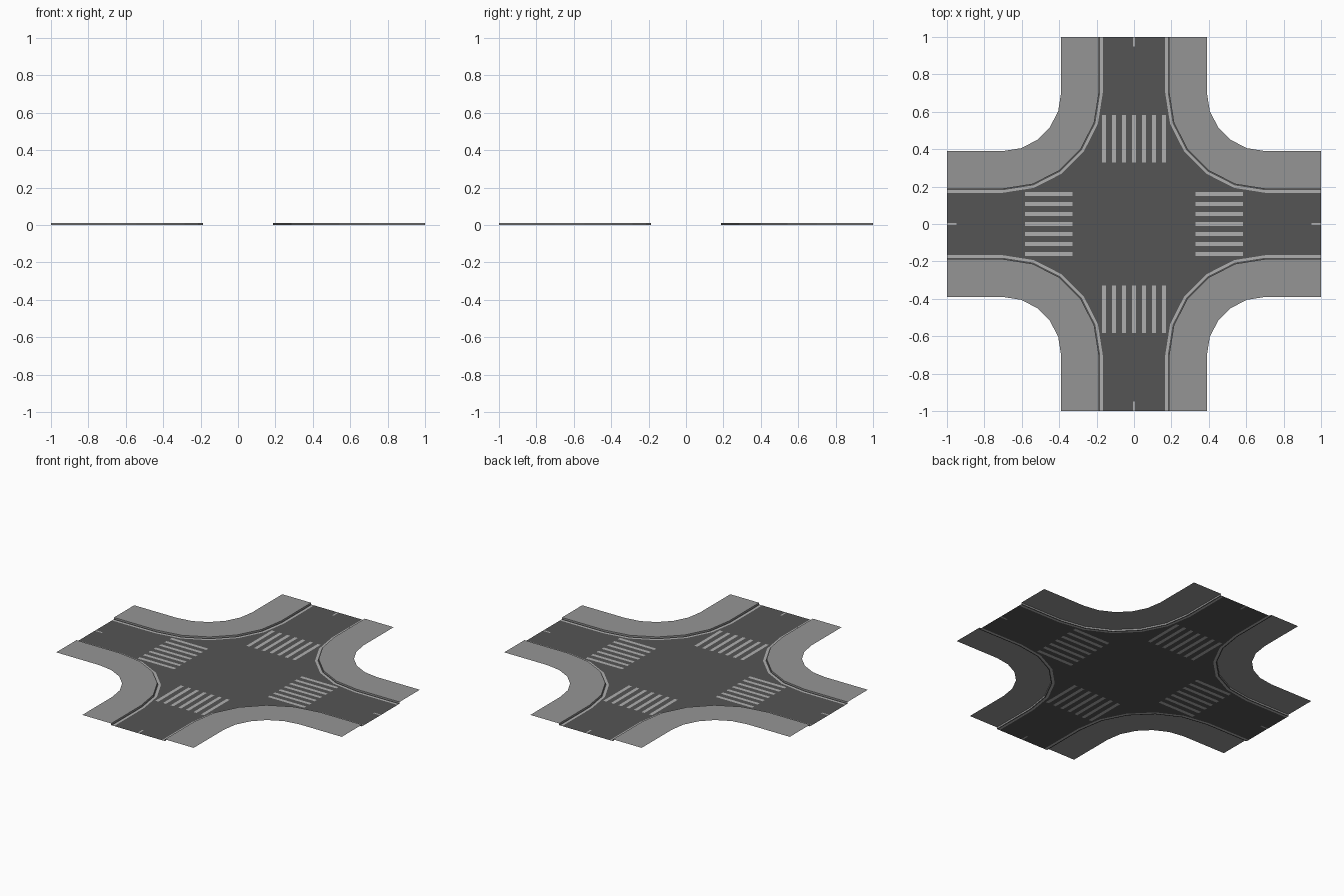
import bpy, bmesh
from math import cos, sin, radians
from mathutils import Matrix, Vector

if "Cube" in bpy.data.objects:
    bpy.data.objects.remove(bpy.data.objects["Cube"])

SEG = 5            # segments per rounded corner
C = 0.7            # corner arc centre (C, C)
R_ROAD, R_LINE, R_KERB, R_OUT = 0.533, 0.519, 0.512, 0.31
H = 0.011          # kerb height


def material(name, v):
    m = bpy.data.materials.new(name)
    m.diffuse_color = (v, v, v, 1)
    m.use_nodes = True
    m.node_tree.nodes["Principled BSDF"].inputs["Base Color"].default_value = m.diffuse_color
    return m


ASPHALT = material("asphalt", 0.09)
PAINT = material("paint", 0.43)
PAVING = material("paving", 0.30)


def path(r):
    """Corner curve from the top arm end round to the right arm end."""
    arc = [(C - r * cos(radians(90 * i / SEG)), C - r * sin(radians(90 * i / SEG)))
           for i in range(SEG + 1)]
    return [(C - r, 1.0)] + arc + [(1.0, C - r)]


def four_way(bm):
    """Repeat the mesh around the z axis."""
    base = bm.verts[:] + bm.edges[:] + bm.faces[:]
    for k in (1, 2, 3):
        new = bmesh.ops.duplicate(bm, geom=base)["geom"]
        bmesh.ops.rotate(bm, verts=[g for g in new if isinstance(g, bmesh.types.BMVert)],
                         cent=(0, 0, 0), matrix=Matrix.Rotation(radians(90 * k), 3, 'Z'))


def finish(name, bm, mats):
    bmesh.ops.remove_doubles(bm, verts=bm.verts[:], dist=1e-5)
    me = bpy.data.meshes.new(name)
    bm.to_mesh(me)
    bm.free()
    for m in mats:
        me.materials.append(m)
    ob = bpy.data.objects.new(name, me)
    bpy.context.collection.objects.link(ob)


def strip(name, r0, z0, r1, z1, mat):
    """Band following all four corners, between two radii and heights."""
    bm = bmesh.new()
    a = [bm.verts.new((x, y, z0)) for x, y in reversed(path(r0))]
    b = [bm.verts.new((x, y, z1)) for x, y in reversed(path(r1))]
    for i in range(len(a) - 1):
        bm.faces.new((a[i], b[i], b[i + 1], a[i + 1]))
    four_way(bm)
    finish(name, bm, [mat])


def cut(bm, axis, value, lo, hi):
    """Slice the faces whose centre lies between lo and hi in y."""
    faces = [f for f in bm.faces if lo < f.calc_center_median().y < hi]
    geom = faces + list({e for f in faces for e in f.edges}) + list({v for f in faces for v in f.verts})
    no, co = Vector((0, 0, 0)), Vector((0, 0, 0))
    no[axis], co[axis] = 1, value
    bmesh.ops.bisect_plane(bm, geom=geom, dist=1e-6, plane_co=co, plane_no=no)


# Road: one arm in rows, stripes cut into it, then repeated four ways
p = path(R_ROAD)
mid = (p[3][0] + p[4][0]) / 2
half = [(mid, mid)] + p[3::-1]
bm = bmesh.new()
left = [bm.verts.new((-x, y, 0)) for x, y in half]
right = [bm.verts.new((x, y, 0)) for x, y in half]
for i in range(len(half) - 1):
    bm.faces.new((left[i], right[i], right[i + 1], left[i + 1]))
ZEBRA_END, DASH = 0.583, 0.95
cut(bm, 1, ZEBRA_END, 0, 1)
cut(bm, 1, DASH, 0, 1)
stripes = [i * 0.0535 for i in range(-3, 4)]
for s in stripes:
    for d in (-0.0107, 0.0107):
        cut(bm, 0, s + d, mid, ZEBRA_END)
for x in (-0.005, 0.005):
    cut(bm, 0, x, DASH, 1)

# Zebra stripes and centre dashes take the paint
for f in bm.faces:
    c = f.calc_center_median()
    zebra = c.y < ZEBRA_END and any(abs(c.x - s) < 0.0107 for s in stripes)
    dash = c.y > DASH and abs(c.x) < 0.005
    f.material_index = int(zebra or dash)
four_way(bm)

# Middle of the junction
bm.faces.new([bm.verts.new((x * mid, y * mid, 0)) for x, y in ((-1, -1), (1, -1), (1, 1), (-1, 1))])
finish("road_surface", bm, [ASPHALT, PAINT])

# Road edges, kerbs and pavements
strip("edge_lines", R_ROAD, 0, R_LINE, 0, PAINT)
strip("gutters", R_LINE, 0, R_KERB, 0, ASPHALT)
strip("kerbs", R_KERB, 0, R_KERB, H, PAVING)
strip("pavements", R_KERB, H, R_OUT, H, PAVING)
